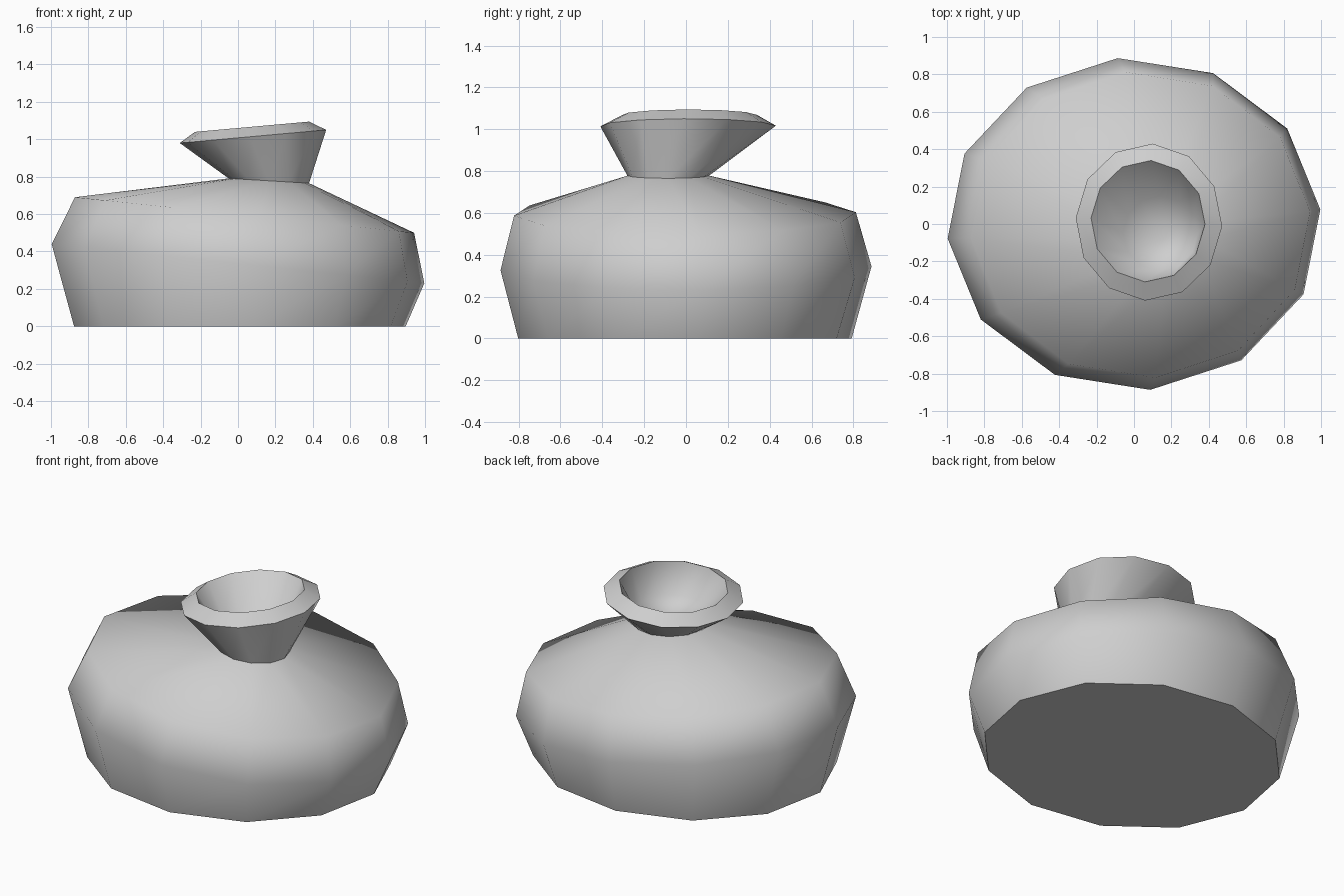
import bpy, bmesh, math

if "Cube" in bpy.data.objects:
    bpy.data.objects.remove(bpy.data.objects["Cube"], do_unlink=True)

SIDES = 12

clay = bpy.data.materials.new("grey_clay")
clay.use_nodes = True
grey = (0.62, 0.62, 0.62, 1)
clay.diffuse_color = grey
clay.node_tree.nodes["Principled BSDF"].inputs["Base Color"].default_value = grey


def ring(bm, cx, cy, rx, ry, z, tilt, turn):
    """Elliptical loop whose height leans along x."""
    verts = []
    for i in range(SIDES):
        a = math.radians(turn) + math.tau * i / SIDES
        dx = rx * math.cos(a)
        verts.append(bm.verts.new((cx + dx, cy + ry * math.sin(a), z + tilt * dx)))
    return verts


def bridge(bm, lower, upper):
    for i in range(SIDES):
        j = (i + 1) % SIDES
        bm.faces.new((lower[i], lower[j], upper[j], upper[i]))


# Leaning rings from the base, up the outside, over the lip and down inside
rings = [
    (0.01, -0.005, 0.89, 0.80, 0.0, 0.0, 5),        # base
    (0.0, 0.0, 1.0, 0.89, 0.335, -0.105, 5),        # belly
    (0.035, -0.005, 0.91, 0.82, 0.595, -0.105, 5),  # shoulder
    (0.165, -0.085, 0.215, 0.195, 0.778, -0.06, 0), # neck
    (0.08, 0.01, 0.392, 0.42, 1.015, 0.09, -3),     # outer lip
    (0.075, 0.015, 0.305, 0.325, 1.067, 0.09, -3),  # inner lip
    (0.14, -0.05, 0.20, 0.20, 0.88, 0.0, 0),        # inner bowl
]
bm = bmesh.new()
loops = [ring(bm, *r) for r in rings]
for lower, upper in zip(loops, loops[1:]):
    bridge(bm, lower, upper)
bm.faces.new(list(reversed(loops[0])))

# Rounded bottom of the mouth
centre = bm.verts.new((0.16, -0.08, 0.81))
for i in range(SIDES):
    bm.faces.new((loops[-1][i], loops[-1][(i + 1) % SIDES], centre))

mesh = bpy.data.meshes.new("pot")
bm.to_mesh(mesh)
bm.free()
mesh.materials.append(clay)
pot = bpy.data.objects.new("pot", mesh)
bpy.context.collection.objects.link(pot)

# Smooth walls, crisp base, neck and lip
bpy.context.view_layer.objects.active = pot
pot.select_set(True)
bpy.ops.object.shade_smooth_by_angle(angle=math.radians(62))
